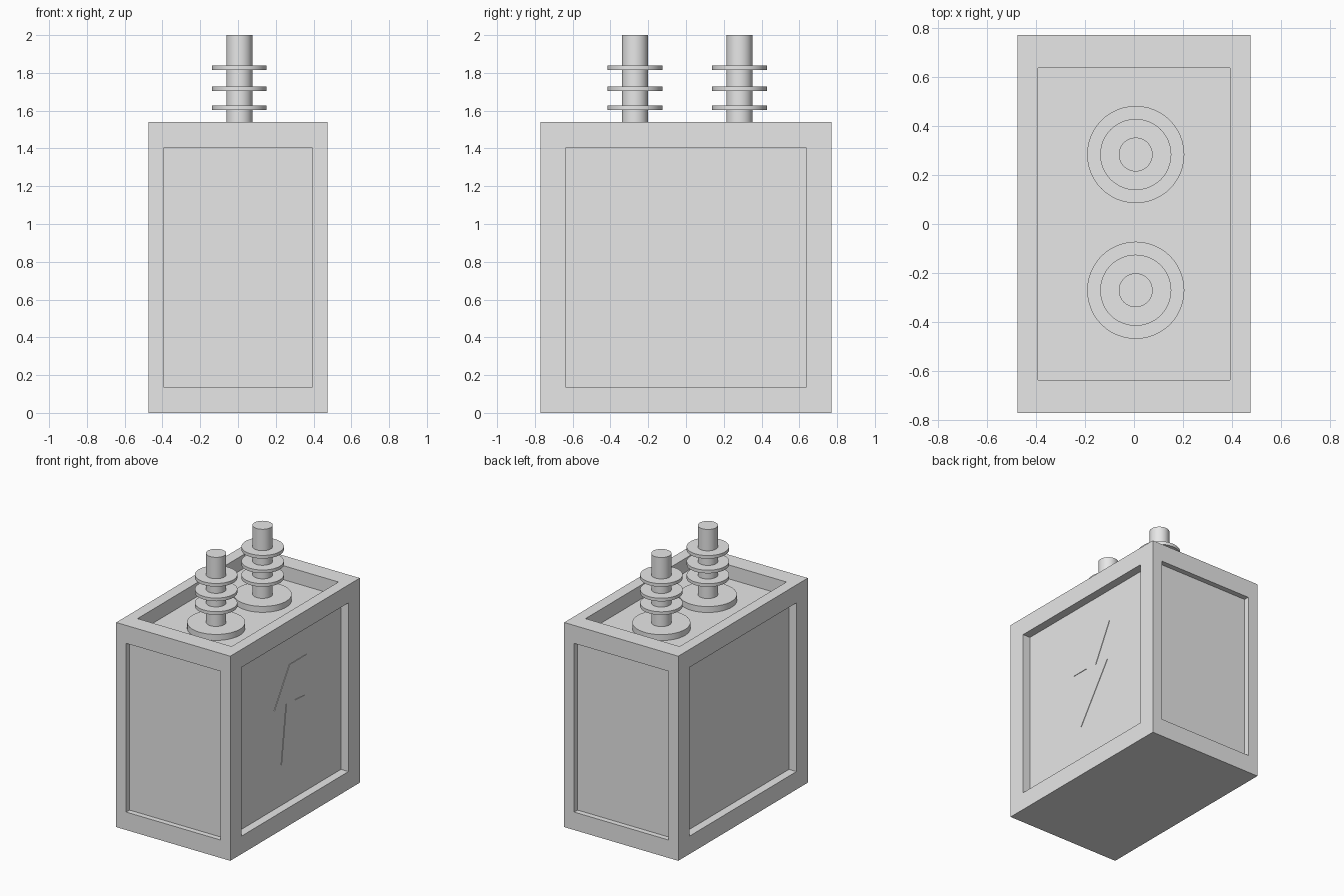
import bpy
import bmesh
import math
from mathutils import Vector

cube = bpy.data.objects.get("Cube")
if cube:
    bpy.data.objects.remove(cube, do_unlink=True)

GREY = (0.8, 0.8, 0.8, 1.0)
grey = bpy.data.materials.new("plain_grey")
grey.use_nodes = True
grey.diffuse_color = GREY
next(n for n in grey.node_tree.nodes
     if n.type == 'BSDF_PRINCIPLED').inputs["Base Color"].default_value = GREY

WIDTH, DEPTH, HEIGHT = 0.95, 1.54, 1.54
FLOOR_Z = 1.435
SIDE_RECESS, END_RECESS = 0.0625, 0.04


def add_object(name, bm):
    bmesh.ops.recalc_face_normals(bm, faces=bm.faces[:])
    mesh = bpy.data.meshes.new(name)
    bm.to_mesh(mesh)
    bm.free()
    mesh.materials.append(grey)
    obj = bpy.data.objects.new(name, mesh)
    bpy.context.collection.objects.link(obj)
    return obj


# Tank: a box with recessed panels on the four walls and the top
bm = bmesh.new()
bmesh.ops.create_cube(bm, size=1)
panels = [f for f in bm.faces if f.normal.z > -0.5]
normals = [f.normal.copy() for f in panels]
bmesh.ops.inset_individual(bm, faces=panels, thickness=0.124)
rims = [list({e for v in f.verts for e in f.edges}) for f in panels]
# A second zero-width inset gives each recess its straight walls
bmesh.ops.inset_individual(bm, faces=panels, thickness=0.0)
bmesh.ops.scale(bm, vec=(WIDTH, DEPTH, HEIGHT), verts=bm.verts[:])
bmesh.ops.translate(bm, vec=(0, 0, HEIGHT / 2), verts=bm.verts[:])
recess = Vector((SIDE_RECESS, END_RECESS, HEIGHT - FLOOR_Z))
for face, normal in zip(panels, normals):
    bmesh.ops.translate(bm, vec=-normal * recess, verts=face.verts[:])
add_object("tank", bm)


# Terminals: a lathed profile of base disc, rod and three fins
def add_terminal(name, x, y):
    base, rod, fin = 0.198, 0.069, 0.145
    profile = [(0, FLOOR_Z), (base, FLOOR_Z), (base, 1.48), (rod, 1.48)]
    for z in (1.603, 1.705, 1.815):
        profile += [(rod, z), (fin, z), (fin, z + 0.024), (rod, z + 0.024)]
    profile += [(rod, 2.0), (0, 2.0)]
    bm = bmesh.new()
    verts = [bm.verts.new((r, 0, z)) for r, z in profile]
    edges = [bm.edges.new(pair) for pair in zip(verts, verts[1:])]
    bmesh.ops.spin(bm, geom=verts + edges, cent=(0, 0, 0), axis=(0, 0, 1),
                   angle=math.tau, steps=48)
    bmesh.ops.remove_doubles(bm, verts=bm.verts[:], dist=0.0001)
    obj = add_object(name, bm)
    obj.location = (x, y, 0)
    bpy.ops.object.select_all(action='DESELECT')
    obj.select_set(True)
    bpy.context.view_layer.objects.active = obj
    bpy.ops.object.shade_smooth_by_angle(angle=math.radians(30))


add_terminal("front_terminal", 0.007, -0.27)
add_terminal("back_terminal", 0.007, 0.283)

# Hazard bolt: a thin plate on the left wall panel
outline = [(0.02, 1.16), (0.23, 1.16), (0.08, 0.87), (0.207, 0.86),
           (-0.077, 0.44), (-0.018, 0.88), (-0.16, 0.88)]
bm = bmesh.new()
panel_x = WIDTH / 2 - SIDE_RECESS
plate = bm.faces.new([bm.verts.new((panel_x, y, z)) for y, z in outline])
solid = bmesh.ops.extrude_face_region(bm, geom=[plate])
bmesh.ops.translate(bm, vec=(0.004, 0, 0),
                    verts=[g for g in solid["geom"]
                           if isinstance(g, bmesh.types.BMVert)])
add_object("hazard_bolt", bm)
